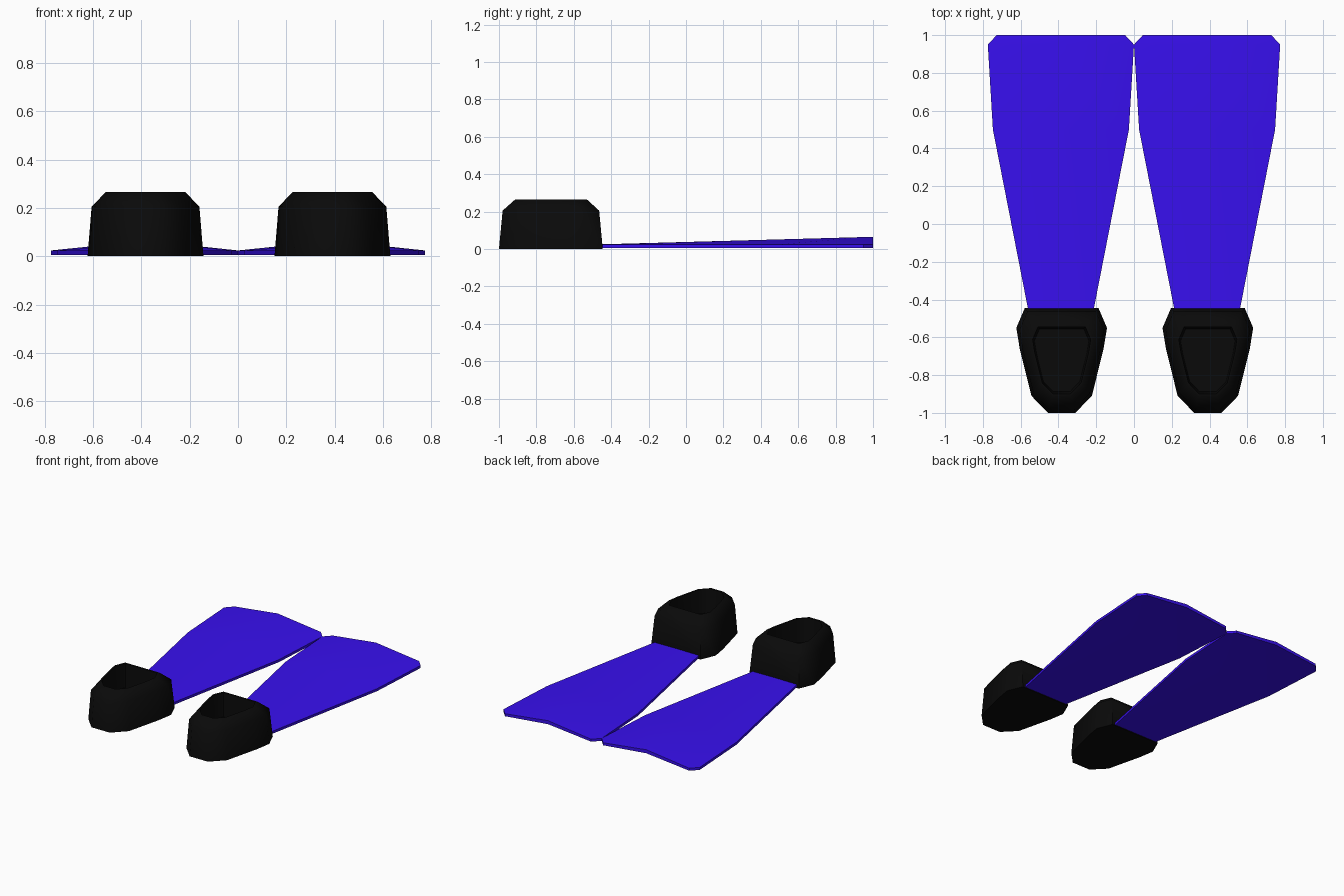
import bpy, bmesh

if "Cube" in bpy.data.objects:
    bpy.data.objects.remove(bpy.data.objects["Cube"])

def material(name, color):
    m = bpy.data.materials.new(name)
    m.diffuse_color = color
    m.use_nodes = True
    m.node_tree.nodes["Principled BSDF"].inputs["Base Color"].default_value = m.diffuse_color
    return m

RUBBER = material("black_rubber", (0.003, 0.003, 0.003, 1))
BLUE = material("blue_plastic", (0.04, 0.005, 0.87, 1))

def loft(name, rings, mat, angle):
    """Skin a stack of closed rings and cap both ends."""
    bm = bmesh.new()
    loops = [[bm.verts.new(p) for p in ring] for ring in rings]
    n = len(loops[0])
    for a, b in zip(loops, loops[1:]):
        for i in range(n):
            j = (i + 1) % n
            bm.faces.new((a[i], a[j], b[j], b[i]))
    bm.faces.new(loops[0][::-1])
    bm.faces.new(loops[-1])
    bmesh.ops.recalc_face_normals(bm, faces=bm.faces)
    me = bpy.data.meshes.new(name)
    bm.to_mesh(me)
    bm.free()
    me.materials.append(mat)
    ob = bpy.data.objects.new(name, me)
    bpy.context.collection.objects.link(ob)
    bpy.ops.object.select_all(action='DESELECT')
    ob.select_set(True)
    bpy.context.view_layer.objects.active = ob
    bpy.ops.object.shade_smooth_by_angle(angle=angle)
    return ob

# Sole outline, right half from toe to heel, mirrored to a closed loop
half = [(0.195, -0.445), (0.24, -0.55), (0.222, -0.66), (0.16, -0.91), (0.072, -1.0)]
outline = half + [(-x, y) for x, y in reversed(half)]

# Foot pocket: tapered wall, sloped shoulder, then the sunken foot opening
levels = [(1, 0), (0.93, 0.205), (0.69, 0.265), (0.64, 0.265), (0.60, 0.1)]
pocket_rings = [[(0.004 + x * s, -0.72 + (y + 0.72) * s, z) for x, y in outline]
                for s, z in levels]

# Blade: thin arched sheet whose crest rises towards the tip
blade_rings = []
for y, w in [(-0.5, 0.165), (-0.44, 0.176), (0.5, 0.36), (0.95, 0.387), (1.0, 0.34)]:
    rise = 0.04 * max(0, (y + 0.45) / 1.45)
    blade_rings.append([(-w, y, 0.006), (0, y, 0.006 + rise * 0.85), (w, y, 0.006),
                        (w, y, 0.024), (0, y, 0.025 + rise), (-w, y, 0.024)])

# Left and right fins
for side, x in (("left", -0.387), ("right", 0.387)):
    loft(side + "_foot_pocket", pocket_rings, RUBBER, 0.9).location.x = x
    loft(side + "_blade", blade_rings, BLUE, 0.7).location.x = x
